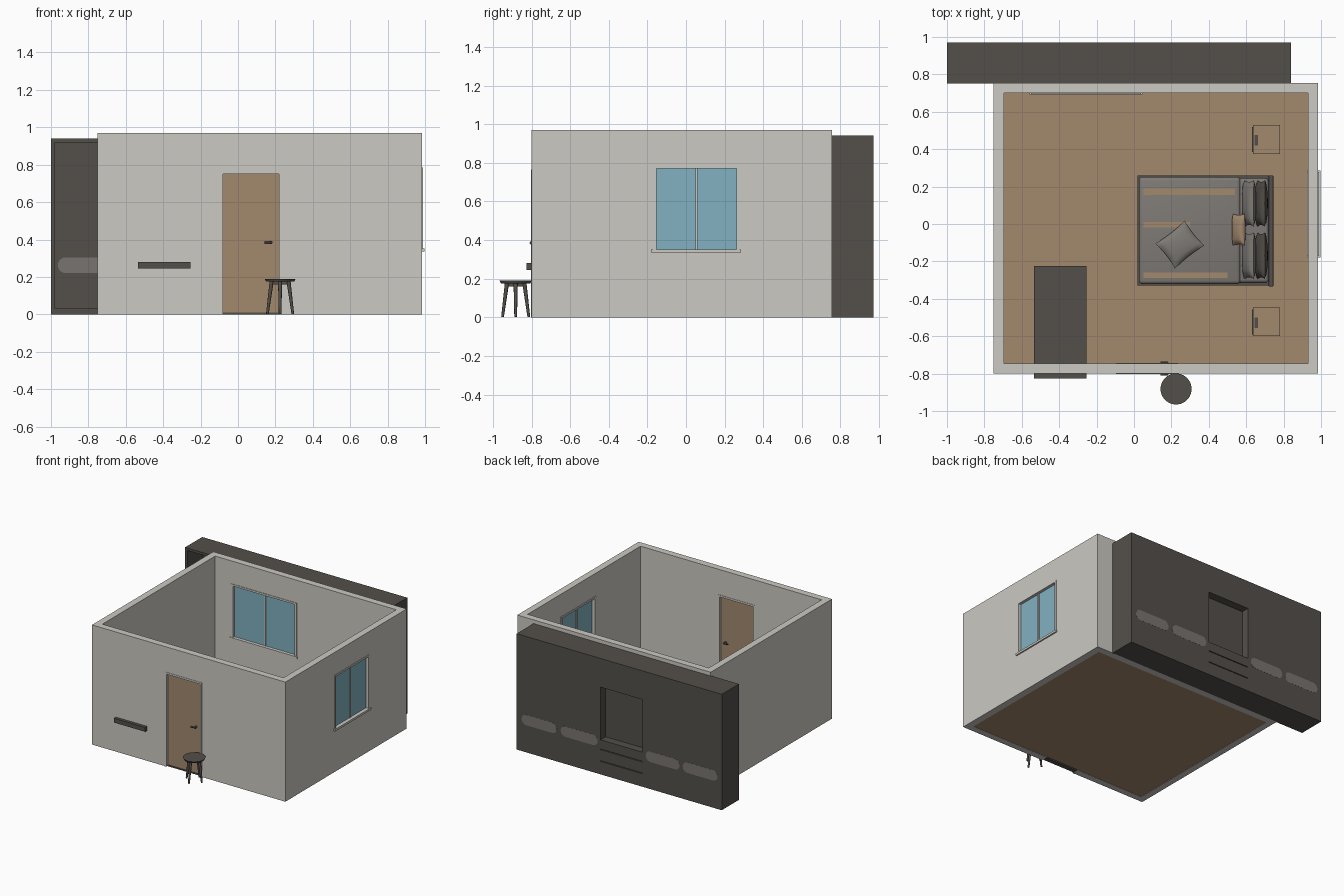
import bpy, bmesh, math
from mathutils import Matrix, Vector

if "Cube" in bpy.data.objects:
    bpy.data.objects.remove(bpy.data.objects["Cube"])


def mat(name, r, g, b):
    m = bpy.data.materials.new(name)
    m.diffuse_color = (r, g, b, 1)
    m.use_nodes = True
    m.node_tree.nodes["Principled BSDF"].inputs["Base Color"].default_value = m.diffuse_color
    return m


WALL = mat("wall grey", 0.60, 0.585, 0.54)
DARK = mat("dark wood", 0.088, 0.080, 0.070)
WOOD = mat("oak", 0.36, 0.25, 0.155)
GLASS = mat("blue glass", 0.22, 0.44, 0.53)
INLAY = mat("smoke inlay", 0.19, 0.175, 0.16)
CLOTH = mat("grey cloth", 0.21, 0.195, 0.18)


def finish(bm, name, m):
    bmesh.ops.recalc_face_normals(bm, faces=bm.faces[:])
    me = bpy.data.meshes.new(name)
    bm.to_mesh(me)
    bm.free()
    me.materials.append(m)
    o = bpy.data.objects.new(name, me)
    bpy.context.collection.objects.link(o)
    return o


def box(name, x0, x1, y0, y1, z0, z1, m, bevel=0.0):
    bm = bmesh.new()
    bmesh.ops.create_cube(bm, size=1)
    for v in bm.verts:
        v.co = Vector(((x0 + x1) / 2 + v.co.x * (x1 - x0),
                       (y0 + y1) / 2 + v.co.y * (y1 - y0),
                       (z0 + z1) / 2 + v.co.z * (z1 - z0)))
    if bevel:
        bmesh.ops.bevel(bm, geom=bm.edges[:], offset=bevel, segments=3,
                        profile=0.5, affect='EDGES')
    return finish(bm, name, m)


def smooth(o, angle=40):
    bpy.ops.object.select_all(action='DESELECT')
    o.select_set(True)
    bpy.context.view_layer.objects.active = o
    bpy.ops.object.shade_smooth_by_angle(angle=math.radians(angle))


def cut(o, *bounds):
    """Subtract a box from an object."""
    c = box("cutter", *bounds, o.data.materials[0])
    c.hide_render = True
    mod = o.modifiers.new("cut", 'BOOLEAN')
    mod.operation, mod.solver, mod.object = 'DIFFERENCE', 'EXACT', c
    bpy.context.view_layer.objects.active = o
    bpy.ops.object.modifier_apply(modifier=mod.name)
    bpy.data.objects.remove(c)


def rod(name, p, q, r0, r1, m, n=12):
    p, q = Vector(p), Vector(q)
    bm = bmesh.new()
    rot = (q - p).to_track_quat('Z', 'Y').to_matrix().to_4x4()
    bmesh.ops.create_cone(bm, cap_ends=True, segments=n, radius1=r0, radius2=r1,
                          depth=(q - p).length,
                          matrix=Matrix.Translation((p + q) / 2) @ rot)
    o = finish(bm, name, m)
    smooth(o)
    return o


# Room: walls, openings and floor
walls = box("walls", -0.75, 0.985, -0.80, 0.755, 0, 0.97, WALL)
cut(walls, -0.695, 0.93, -0.745, 0.70, -0.5, 1.5)
cut(walls, -0.09, 0.23, -0.9, -0.7, -0.1, 0.76)
cut(walls, 0.9, 1.1, -0.165, 0.275, 0.345, 0.78)
cut(walls, -0.545, 0.035, 0.65, 0.8, 0.345, 0.78)
box("floor", -0.695, 0.93, -0.745, 0.70, 0.002, 0.012, WOOD)


# Windows: u runs along the wall, d through it
def window(name, u0, u1, d0, d1, sill, turned):
    def part(n, a, b, c, d, z0, z1, m):
        if turned:
            box(name + n, c, d, a, b, z0, z1, m)
        else:
            box(name + n, a, b, c, d, z0, z1, m)
    mid, t = (u0 + u1) / 2, 0.016
    part("_left_frame", u0, u0 + t, d0, d1, 0.35, 0.785, WALL)
    part("_right_frame", u1 - t, u1, d0, d1, 0.35, 0.785, WALL)
    part("_top_frame", u0, u1, d0, d1, 0.77, 0.785, WALL)
    part("_mullion", mid - 0.005, mid + 0.005, d0 + 0.015, d1 - 0.015, 0.35, 0.77, WALL)
    part("_glass", u0 + t, u1 - t, d0 + 0.023, d1 - 0.023, 0.35, 0.77, GLASS)
    part("_sill", u0 - 0.01, u1 + 0.008, sill[0], sill[1], 0.335, 0.352, WALL)


window("side_window", -0.17, 0.277, 0.926, 0.989, (0.924, 0.996), True)
window("rear_window", -0.55, 0.037, 0.696, 0.759, (0.692, 0.762), False)

# Door with frame and lever handles
box("door", -0.08, 0.22, -0.785, -0.76, 0.01, 0.75, WOOD)
for n, a, b, z0 in (("left", -0.095, -0.08, 0), ("right", 0.22, 0.235, 0),
                    ("top", -0.095, 0.235, 0.75)):
    box("door_frame_" + n, a, b, -0.803, -0.742, z0, 0.765, WALL)
box("threshold", -0.08, 0.22, -0.79, -0.755, 0, 0.01, DARK)
for n, y, s in (("outer", -0.785, -1), ("inner", -0.76, 1)):
    rod(n + "_handle_neck", (0.175, y, 0.385), (0.175, y + s * 0.02, 0.385), 0.009, 0.009, DARK)
    rod(n + "_handle_lever", (0.182, y + s * 0.02, 0.385), (0.142, y + s * 0.02, 0.385), 0.005, 0.005, DARK)

# Wall cabinet: open carcass, front panel with niche and drawer seams
box("cabinet_side_left", -1.0, -0.978, 0.75, 0.952, 0, 0.94, DARK)
box("cabinet_side_right", 0.818, 0.84, 0.75, 0.952, 0, 0.94, DARK)
box("cabinet_top", -0.978, 0.818, 0.75, 0.952, 0.92, 0.94, DARK)
box("cabinet_bottom", -0.978, 0.818, 0.75, 0.952, 0, 0.03, DARK)
panel = box("cabinet_front", -1.0, 0.84, 0.95, 0.97, 0, 0.94, DARK)
cut(panel, -0.29, 0.087, 0.9, 1.0, 0.28, 0.707)
for z in (0.20, 0.105):
    cut(panel, -0.29, 0.087, 0.96, 1.0, z, z + 0.006)
niche = box("cabinet_niche", -0.305, 0.102, 0.89, 0.95, 0.265, 0.722, DARK)
cut(niche, -0.29, 0.087, 0.905, 1.0, 0.28, 0.707)


# Rounded inlays in the cabinet doors
def pill(name, x0, x1, z0, z1):
    r, n = (z1 - z0) / 2, 10
    bm = bmesh.new()
    ring = []
    for cx, start in ((x1 - r, -90), (x0 + r, 90)):
        for i in range(n + 1):
            a = math.radians(start + 180 * i / n)
            ring.append(bm.verts.new((cx + r * math.cos(a), 0.9492, z0 + r + r * math.sin(a))))
    f = bm.faces.new(ring)
    ext = bmesh.ops.extrude_face_region(bm, geom=[f])["geom"]
    bmesh.ops.translate(bm, vec=(0, 0.0216, 0),
                        verts=[v for v in ext if isinstance(v, bmesh.types.BMVert)])
    finish(bm, name, INLAY)


for i, (a, b) in enumerate(((-0.963, -0.65), (-0.623, -0.318), (0.113, 0.445), (0.48, 0.795))):
    pill("door_inlay_%d" % i, a, b, 0.22, 0.305)

# Desk
box("desk_top", -0.535, -0.255, -0.825, -0.225, 0.245, 0.28, DARK)
for i, (x, y) in enumerate(((-0.525, -0.73), (-0.29, -0.73), (-0.525, -0.26), (-0.29, -0.26))):
    box("desk_leg_%d" % i, x, x + 0.025, y, y + 0.025, 0.012, 0.245, DARK)

# Stool
sx, sy = 0.225, -0.882
rod("stool_seat", (sx, sy, 0.176), (sx, sy, 0.19), 0.076, 0.083, DARK, 40)
for i in range(4):
    c, s = round(math.cos(i * math.pi / 2)), round(math.sin(i * math.pi / 2))
    rod("stool_leg_%d" % i, (sx + c * 0.068, sy + s * 0.068, 0.002),
        (sx + c * 0.045, sy + s * 0.045, 0.178), 0.007, 0.011, DARK)
box("stool_rail_x", sx - 0.045, sx + 0.045, sy - 0.006, sy + 0.006, 0.16, 0.177, DARK)
box("stool_rail_y", sx - 0.006, sx + 0.006, sy - 0.045, sy + 0.045, 0.16, 0.177, DARK)

# Bed
box("bed_base", 0.02, 0.73, -0.33, 0.26, 0.04, 0.10, DARK)
for i, (x, y) in enumerate(((0.04, -0.31), (0.04, 0.21), (0.67, -0.31), (0.67, 0.21))):
    box("bed_foot_%d" % i, x, x + 0.03, y, y + 0.03, 0.012, 0.04, DARK)
smooth(box("mattress", 0.03, 0.72, -0.315, 0.245, 0.10, 0.175, CLOTH, 0.018))
box("headboard", 0.72, 0.745, -0.335, 0.26, 0.012, 0.36, DARK, 0.005)
smooth(box("blanket", 0.026, 0.57, -0.322, 0.252, 0.10, 0.185, CLOTH, 0.02))
for i, (a, b, y0, y1) in enumerate(((0.05, 0.54, 0.155, 0.19), (0.05, 0.3, -0.02, 0.01),
                                    (0.05, 0.5, -0.29, -0.26))):
    box("blanket_stripe_%d" % i, a, b, y0, y1, 0.18, 0.187, WOOD)


def cushion(name, loc, w, d, t, tilt, turn, m):
    bm = bmesh.new()
    for s in (1, -1):
        g = bmesh.ops.create_grid(bm, x_segments=12, y_segments=12, size=1)
        for v in g["verts"]:
            u, k = v.co.x, v.co.y
            bulge = max(0, (1 - u * u) * (1 - k * k)) ** 0.4
            v.co = Vector((u * w / 2 * (1 - 0.08 * (1 - k * k)),
                           k * d / 2 * (1 - 0.08 * (1 - u * u)), s * bulge * t / 2))
    bmesh.ops.remove_doubles(bm, verts=bm.verts[:], dist=1e-5)
    bm.transform(Matrix.Translation(loc) @ Matrix.Rotation(math.radians(turn), 4, 'Z')
                 @ Matrix.Rotation(math.radians(tilt), 4, 'Y'))
    smooth(finish(bm, name, m), 60)


for n, y in (("left", 0.11), ("right", -0.17)):
    cushion("back_pillow_" + n, (0.68, y, 0.245), 0.16, 0.25, 0.06, -75, 0, DARK)
    cushion("front_pillow_" + n, (0.615, y, 0.235), 0.14, 0.25, 0.06, -68, 0, CLOTH)
cushion("small_cushion", (0.56, -0.03, 0.22), 0.10, 0.17, 0.05, -50, 0, WOOD)
cushion("loose_cushion", (0.245, -0.11, 0.205), 0.20, 0.17, 0.05, 0, 38, CLOTH)

# Nightstands
for n, y in (("left", 0.375), ("right", -0.60)):
    box("nightstand_%s" % n, 0.635, 0.78, y, y + 0.153, 0.05, 0.18, WOOD)
    box("nightstand_%s_drawer" % n, 0.63, 0.635, y + 0.01, y + 0.143, 0.07, 0.165, DARK)
    box("nightstand_%s_book" % n, 0.645, 0.663, y + 0.045, y + 0.10, 0.18, 0.187, DARK)
    for i, (a, b) in enumerate(((0.64, 0.008), (0.64, 0.13), (0.76, 0.008), (0.76, 0.13))):
        box("nightstand_%s_leg_%d" % (n, i), a, a + 0.015, y + b, y + b + 0.015, 0.012, 0.05, WOOD)
